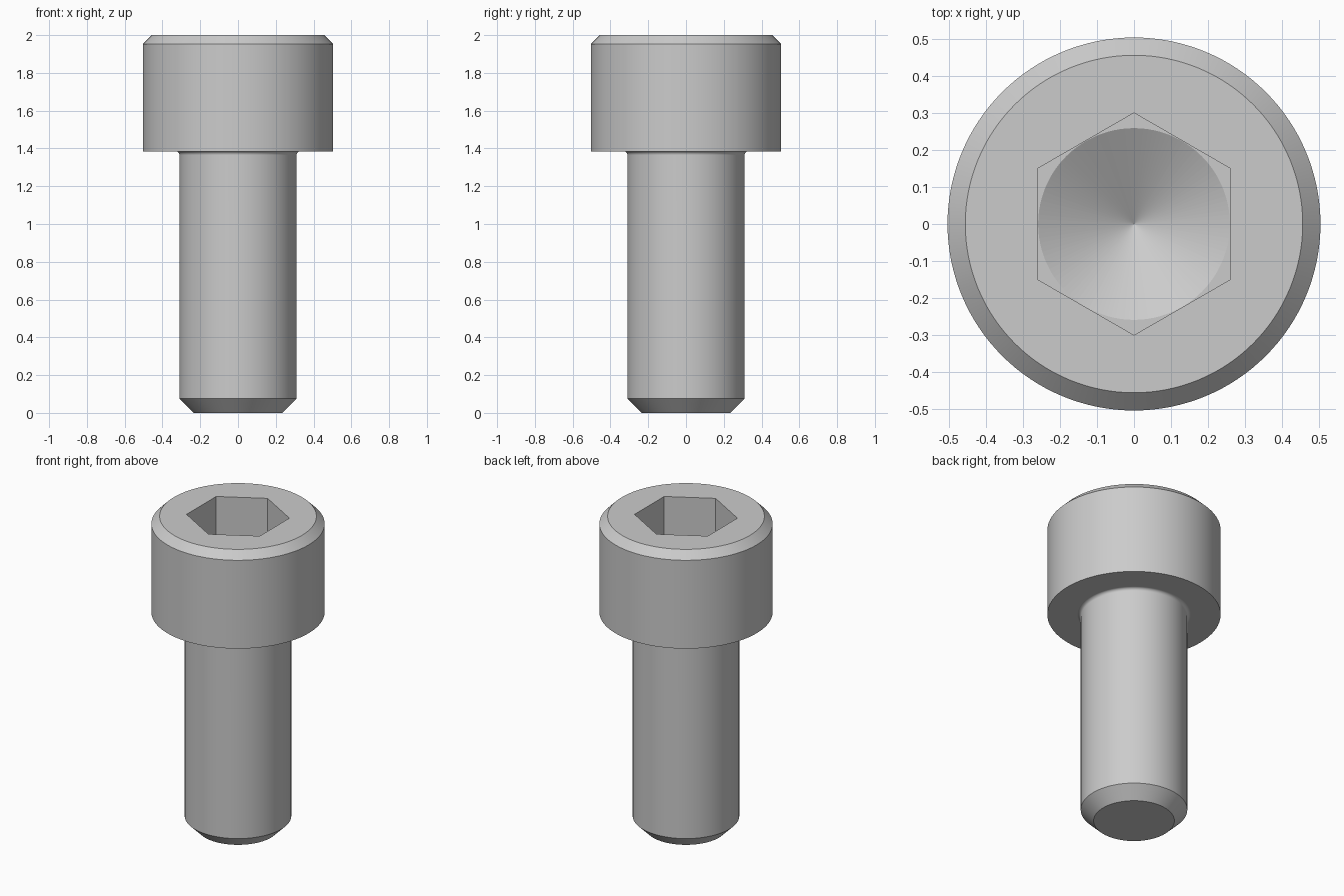
import bpy
import bmesh
from math import sin, cos, pi, radians, sqrt, tan

if "Cube" in bpy.data.objects:
    bpy.data.objects.remove(bpy.data.objects["Cube"])

# Main dimensions
SIDES = 128
HEAD_R, HEAD_BASE, TOP = 0.504, 1.385, 2.0
SHAFT_R, TIP_CHAMFER, HEAD_CHAMFER = 0.31, 0.075, 0.048
FILLET, FLAT_R, SOCKET_DEPTH = 0.02, 0.26, 0.31
FLOOR = TOP - SOCKET_DEPTH

steel = bpy.data.materials.new("grey steel")
steel.use_nodes = True
colour = (0.6, 0.6, 0.6, 1)
steel.diffuse_color = colour
steel.node_tree.nodes["Principled BSDF"].inputs["Base Color"].default_value = colour


def lathe(name, profile, sides):
    """Revolve (radius, height) points around z; radius 0 closes the end."""
    bm = bmesh.new()
    rings = []
    for r, z in profile:
        count = sides if r > 0 else 1
        angles = [pi / 2 + 2 * pi * i / sides for i in range(count)]
        rings.append([bm.verts.new((r * cos(a), r * sin(a), z)) for a in angles])
    for low, high in zip(rings, rings[1:]):
        for i in range(sides):
            j = (i + 1) % sides
            corners = [low[i % len(low)], low[j % len(low)],
                       high[j % len(high)], high[i % len(high)]]
            bm.faces.new(list(dict.fromkeys(corners)))
    # Flat caps on open ends
    for ring in (rings[0], rings[-1]):
        if len(ring) > 1:
            bm.faces.new(ring)
    bmesh.ops.recalc_face_normals(bm, faces=bm.faces[:])
    mesh = bpy.data.meshes.new(name)
    bm.to_mesh(mesh)
    bm.free()
    mesh.materials.append(steel)
    obj = bpy.data.objects.new(name, mesh)
    bpy.context.collection.objects.link(obj)
    return obj


# Shaft with chamfered tip, small fillet under the head, chamfered head
fillet = [(SHAFT_R + FILLET * (1 - cos(a)), HEAD_BASE - FILLET * (1 - sin(a)))
          for a in (radians(15 * k) for k in range(7))]
profile = [(SHAFT_R - TIP_CHAMFER, 0), (SHAFT_R, TIP_CHAMFER), *fillet,
           (HEAD_R, HEAD_BASE), (HEAD_R, TOP - HEAD_CHAMFER),
           (HEAD_R - HEAD_CHAMFER, TOP)]
screw = lathe("socket_head_screw", profile, SIDES)

# Hexagonal socket and the drilled cone in its floor
cone_r = FLAT_R - 0.001
cone_tip = FLOOR - cone_r * tan(radians(30))
cutters = [
    lathe("hex_cutter", [(FLAT_R * 2 / sqrt(3), FLOOR),
                         (FLAT_R * 2 / sqrt(3), TOP + 0.1)], 6),
    lathe("drill_cutter", [(0, cone_tip), (cone_r, FLOOR),
                           (cone_r, FLOOR + 0.05)], SIDES),
]
bpy.ops.object.select_all(action="DESELECT")
screw.select_set(True)
bpy.context.view_layer.objects.active = screw
for cutter in cutters:
    cutter.hide_render = True
    mod = screw.modifiers.new("Cut", "BOOLEAN")
    mod.operation, mod.solver, mod.object = "DIFFERENCE", "EXACT", cutter
    bpy.ops.object.modifier_apply(modifier=mod.name)
    bpy.data.objects.remove(cutter)

# Smooth round surfaces, crisp chamfers; the cone keeps its radial facets
bpy.ops.object.shade_smooth_by_angle(angle=radians(25))
for face in screw.data.polygons:
    c = face.center
    if cone_tip < c.z < FLOOR - 0.005 and c.x ** 2 + c.y ** 2 < cone_r ** 2:
        face.use_smooth = False
weighted = screw.modifiers.new("Weighted normals", "WEIGHTED_NORMAL")
weighted.keep_sharp = True
